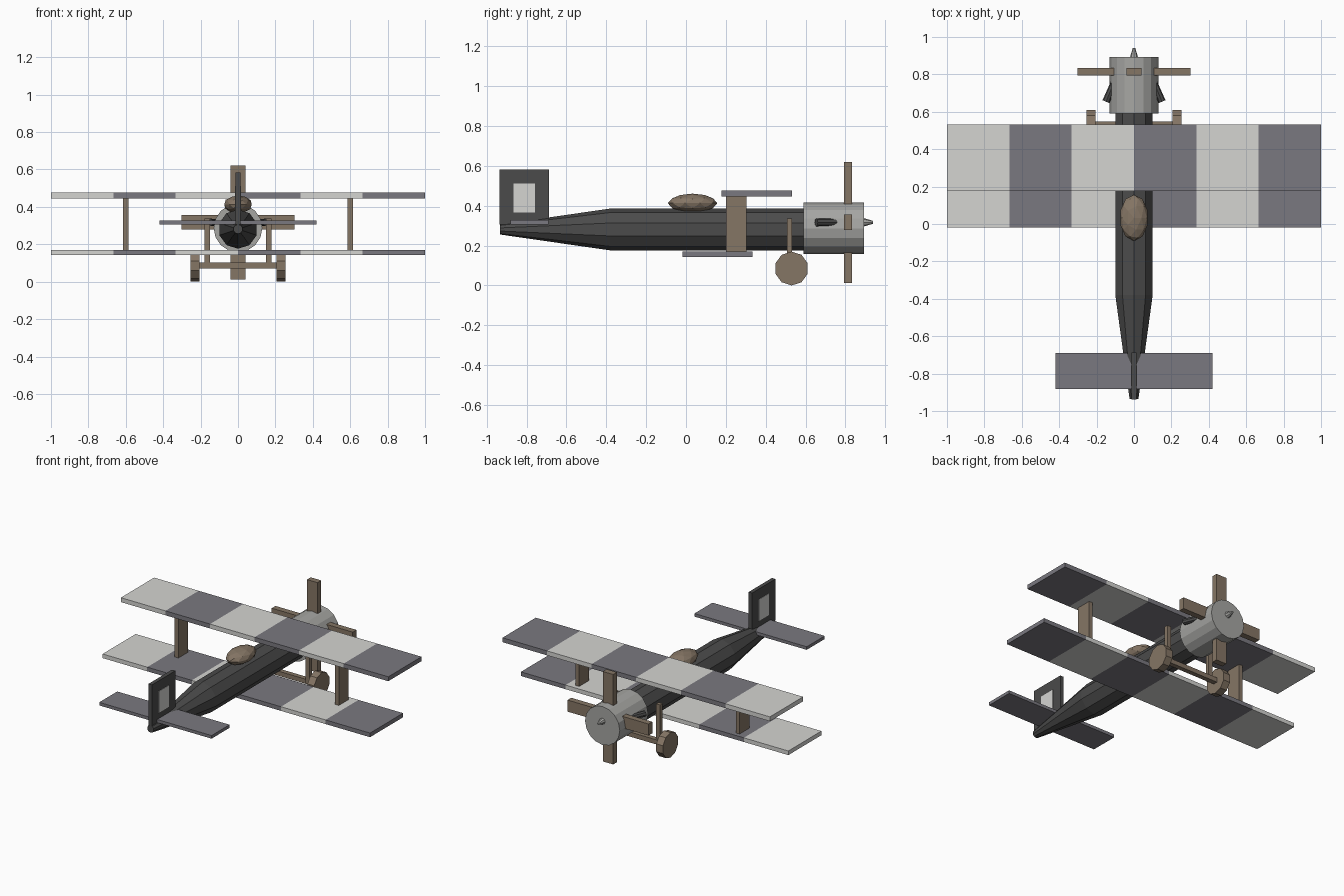
import bpy
import bmesh
from math import cos, sin, tau
from mathutils import Matrix, Vector

if "Cube" in bpy.data.objects:
    bpy.data.objects.remove(bpy.data.objects["Cube"])


def material(name, r, g, b):
    m = bpy.data.materials.new(name)
    m.use_nodes = True
    m.diffuse_color = (r, g, b, 1)
    m.node_tree.nodes["Principled BSDF"].inputs["Base Color"].default_value = (r, g, b, 1)
    return m


charcoal = material("charcoal", 0.07, 0.07, 0.07)
pale = material("pale grey", 0.66, 0.66, 0.64)
slate = material("slate grey", 0.195, 0.19, 0.215)
wood = material("wood brown", 0.235, 0.18, 0.13)
metal = material("metal grey", 0.38, 0.38, 0.365)


def finish(name, bm, *mats):
    bmesh.ops.recalc_face_normals(bm, faces=bm.faces)
    mesh = bpy.data.meshes.new(name)
    bm.to_mesh(mesh)
    bm.free()
    for m in mats:
        mesh.materials.append(m)
    obj = bpy.data.objects.new(name, mesh)
    bpy.context.collection.objects.link(obj)
    return obj


def box_mesh(x, y, z):
    """Box spanning the given (low, high) ranges."""
    bm = bmesh.new()
    bmesh.ops.create_cube(bm, size=1)
    for v in bm.verts:
        v.co = [(r[0] + r[1]) / 2 + c * (r[1] - r[0]) for r, c in zip((x, y, z), v.co)]
    return bm


def box(name, x, y, z, mat):
    return finish(name, box_mesh(x, y, z), mat)


def lathe(name, start, end, stations, sides, mat):
    """Faceted solid along start-end; stations are (fraction, radius)."""
    start, end = Vector(start), Vector(end)
    axis = end - start
    side = axis.cross(Vector((0, 0, 1))).normalized()
    up = side.cross(axis).normalized()
    bm = bmesh.new()
    rings = []
    for t, r in stations:
        rings.append([bm.verts.new(start + axis * t
                      + r * (up * cos(tau * i / sides) + side * sin(tau * i / sides)))
                      for i in range(sides)])
    for a, b in zip(rings, rings[1:]):
        for i in range(sides):
            j = (i + 1) % sides
            bm.faces.new((a[i], a[j], b[j], b[i]))
    bm.faces.new(rings[0])
    bm.faces.new(rings[-1])
    return finish(name, bm, mat)


def striped_wing(name, y, z):
    bm = box_mesh((-1, 1), y, z)
    for k in range(-2, 3):
        bmesh.ops.bisect_plane(bm, geom=bm.verts[:] + bm.edges[:] + bm.faces[:],
                               plane_co=(k / 3, 0, 0), plane_no=(1, 0, 0))
    for f in bm.faces:
        f.material_index = int((f.calc_center_median().x + 1) * 2.9999 / 1) % 2
    return finish(name, bm, pale, slate)


# Body, cowling and nose
lathe("fuselage", (0, -0.935, 0.281), (0, 0.65, 0.281),
      [(0, 0.025), (0.35, 0.105), (1, 0.105)], 10, charcoal)
lathe("cowling", (0, 0.59, 0.287), (0, 0.893, 0.287), [(0, 0.13), (1, 0.13)], 16, metal)
lathe("nose_cone", (0, 0.89, 0.317), (0, 0.94, 0.317), [(0, 0.022), (1, 0.007)], 8, metal)

# Propeller blades
box("propeller_vertical", (-0.039, 0.039), (0.793, 0.833), (0.012, 0.62), wood)
box("propeller_horizontal", (-0.303, 0.303), (0.793, 0.833), (0.278, 0.356), wood)

# Wings
striped_wing("upper_wing", (0.177, 0.532), (0.446, 0.476))
striped_wing("lower_wing", (-0.018, 0.335), (0.142, 0.17))

# Tail
box("tailplane", (-0.42, 0.42), (-0.882, -0.69), (0.307, 0.328), slate)
box("fin", (-0.013, 0.013), (-0.937, -0.687), (0.305, 0.583), charcoal)
box("fin_panel", (-0.015, 0.015), (-0.867, -0.757), (0.367, 0.513), pale)

# Rounded cockpit cover
bm = bmesh.new()
bmesh.ops.create_icosphere(bm, subdivisions=2, radius=1, matrix=Matrix.Translation((0, 0.033, 0.413))
                           @ Matrix.Diagonal((0.077, 0.124, 0.048, 1)))
finish("cockpit_cover", bm, wood)

# Paired parts: struts, landing gear, exhausts
for s, label in ((1, "left"), (-1, "right")):
    def span(a, b):
        return tuple(sorted((s * a, s * b)))
    box(label + "_wing_strut", span(0.586, 0.614), (0.2, 0.304), (0.165, 0.45), wood)
    box(label + "_gear_leg", span(0.15, 0.18), (0.507, 0.533), (0.075, 0.337), wood)
    lathe(label + "_wheel", (s * 0.205, 0.53, 0.085), (s * 0.255, 0.53, 0.085),
          [(0, 0.085), (1, 0.085)], 10, wood)
    lathe(label + "_exhaust", (s * 0.105, 0.76, 0.317), (s * 0.15, 0.654, 0.317),
          [(0, 0.018), (1, 0.02)], 8, charcoal)
box("axle", (-0.21, 0.21), (0.515, 0.547), (0.071, 0.102), wood)
